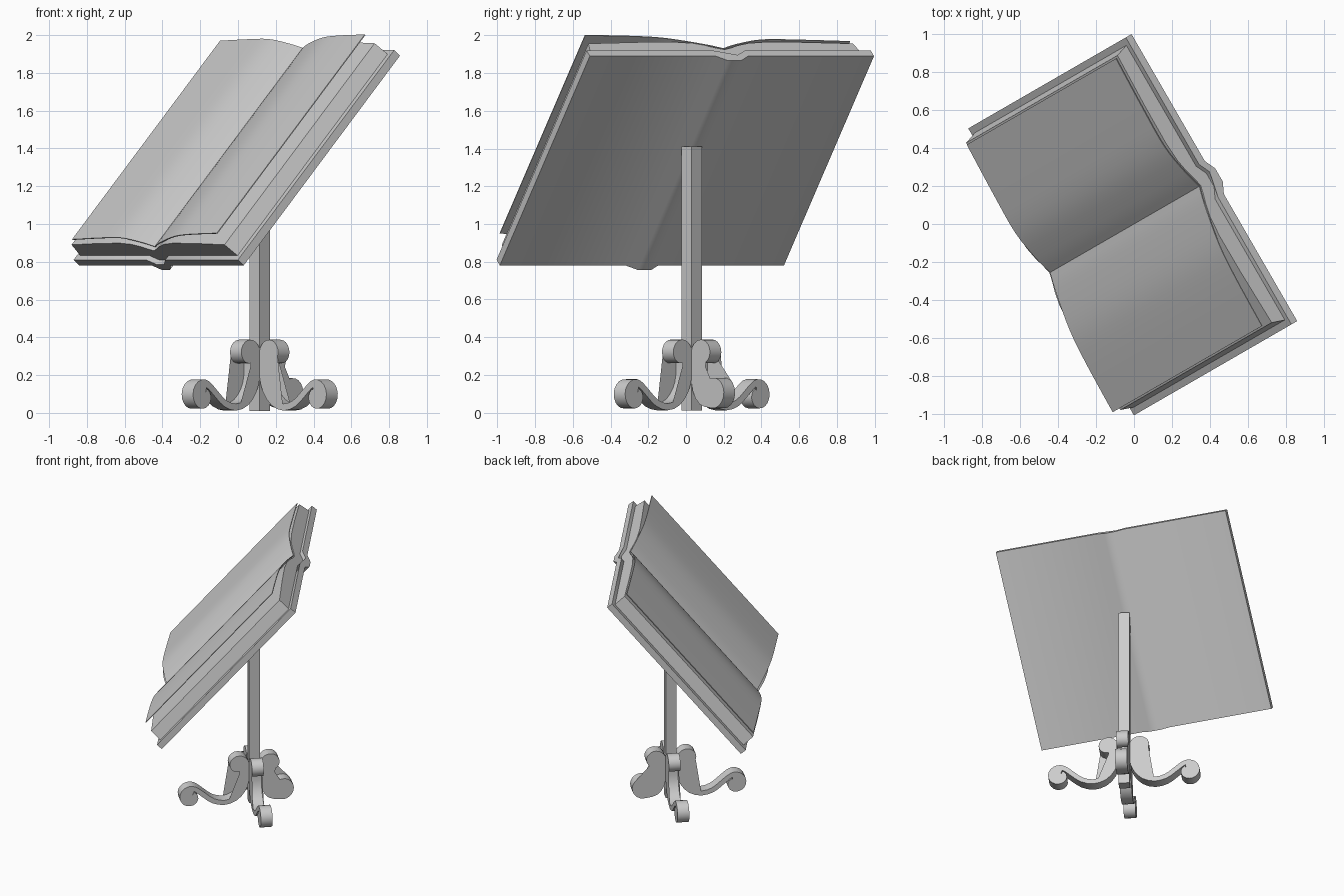
import bpy, bmesh, math
from mathutils import Vector, Matrix

if "Cube" in bpy.data.objects:
    bpy.data.objects.remove(bpy.data.objects["Cube"])

POST = Vector((0.115, 0.03, 0))


def prism(name, profile, depth0, depth1, matrix, smooth=None):
    """Extrude a closed 2D profile (local x, z) along local y."""
    bm = bmesh.new()
    a = [bm.verts.new((x, depth0, z)) for x, z in profile]
    b = [bm.verts.new((x, depth1, z)) for x, z in profile]
    n = len(profile)
    for i in range(n):
        j = (i + 1) % n
        bm.faces.new((a[i], a[j], b[j], b[i]))
    caps = [bm.faces.new(a[::-1]), bm.faces.new(b)]
    bmesh.ops.triangulate(bm, faces=caps)
    bmesh.ops.recalc_face_normals(bm, faces=bm.faces)
    me = bpy.data.meshes.new(name)
    bm.to_mesh(me)
    bm.free()
    ob = bpy.data.objects.new(name, me)
    bpy.context.collection.objects.link(ob)
    ob.matrix_world = matrix
    if smooth:
        bpy.ops.object.select_all(action='DESELECT')
        ob.select_set(True)
        bpy.context.view_layer.objects.active = ob
        bpy.ops.object.shade_smooth_by_angle(angle=math.radians(smooth))
    return ob


def thicken(path, t):
    """Turn an open path into a closed band of thickness t."""
    left, right = [], []
    for i, p in enumerate(path):
        d = (path[min(i + 1, len(path) - 1)] - path[max(i - 1, 0)]).normalized()
        off = Vector((-d.y, d.x)) * t / 2
        left.append(tuple(p + off))
        right.append(tuple(p - off))
    return left + right[::-1]


def catmull(pts, steps):
    pts = [Vector(p) for p in pts]
    out = []
    for i in range(len(pts) - 1):
        p0, p1, p2 = pts[max(i - 1, 0)], pts[i], pts[i + 1]
        p3 = pts[min(i + 2, len(pts) - 1)]
        for k in range(steps):
            t = k / steps
            out.append(0.5 * (2 * p1 + (p2 - p0) * t + (2 * p0 - 5 * p1 + 4 * p2 - p3) * t * t
                              + (3 * p1 - p0 - 3 * p2 + p3) * t ** 3))
    return out + [pts[-1]]


def spiral(cx, cz, r0, r1, a0, a1, n):
    out = []
    for i in range(n + 1):
        t = i / n
        a, r = math.radians(a0 + (a1 - a0) * t), r0 + (r1 - r0) * t * t
        out.append((cx + r * math.cos(a), cz + r * math.sin(a)))
    return out


# Post: square column turned 45 degrees
s = 0.039
prism("post", [(-s, 0.01), (s, 0.01), (s, 1.41), (-s, 1.41)], -s, s,
      Matrix.Translation(POST) @ Matrix.Rotation(math.radians(45), 4, 'Z'))

# Scrolled legs: three long ones and a short one at the back
upper = spiral(0.115, 0.315, 0.057, 0.018, 180, -170, 10)[::-1]
long_path = (upper + [(0.058, 0.2), (0.082, 0.12), (0.14, 0.055), (0.22, 0.03), (0.3, 0.05), (0.36, 0.095)]
             + spiral(0.462, 0.092, 0.068, 0.024, 135, -230, 10))
short_path = (upper + [(0.058, 0.2), (0.068, 0.12), (0.11, 0.06)]
              + spiral(0.2, 0.11, 0.07, 0.024, -110, 250, 10))
for name, path, ang in (("leg_left_front", long_path, 225), ("leg_right_front", long_path, 315),
                        ("leg_left_back", long_path, 135), ("leg_short_back", short_path, 45)):
    prism(name, thicken(catmull(path, 2), 0.036), -0.0425, 0.0425,
          Matrix.Translation(POST) @ Matrix.Rotation(math.radians(ang), 4, 'Z'), 40)

# Book frame: x across the pages, y up the slope, z out of the pages
tilt = math.radians(49.3)
h = Vector((math.cos(math.radians(30)), math.sin(math.radians(30)), 0))
X = Vector((h.y, -h.x, 0))
Y = h * math.cos(tilt) + Vector((0, 0, math.sin(tilt)))
Z = X.cross(Y)
O = h * -0.468 + Vector((0, 0, 0.78))
BOOK = Matrix((X, Y, Z)).transposed().to_4x4()
BOOK.translation = O

# Cover with a spine bulge on the back
back = [(-0.87, 0), (-0.1, 0), (-0.04, -0.037), (0.04, -0.037), (0.1, 0), (0.87, 0)]
prism("cover", back + [(x, z + 0.046) for x, z in reversed(back)], 0, 1.465, BOOK, 35)

# Page blocks, left and right of the gutter
arch = [(0, 0.085), (0.05, 0.1), (0.1, 0.119), (0.17, 0.137), (0.28, 0.147), (0.5, 0.145), (0.81, 0.134)]
for side, m in (("left", -1), ("right", 1)):
    prof = arch + [(0.833, 0.044), (0.1, 0.044), (0.04, 0.005), (0, 0.005)]
    prism("pages_" + side, [(m * x, z) for x, z in prof], 0.03, 1.437, BOOK, 35)

# Top sheets: the left one lies down, the right one lifts at its edge
left = catmull([(-0.8, 0.152), (-0.5, 0.164), (-0.27, 0.166), (-0.1, 0.13), (0, 0.094)], 4)
right = catmull([(0, 0.094), (0.1, 0.127), (0.31, 0.176), (0.5, 0.194), (0.8, 0.203)], 4)
for name, path in (("sheet_left", left), ("sheet_right", right)):
    prism(name, thicken(path, 0.005), 0.05, 1.437, BOOK, 35)
